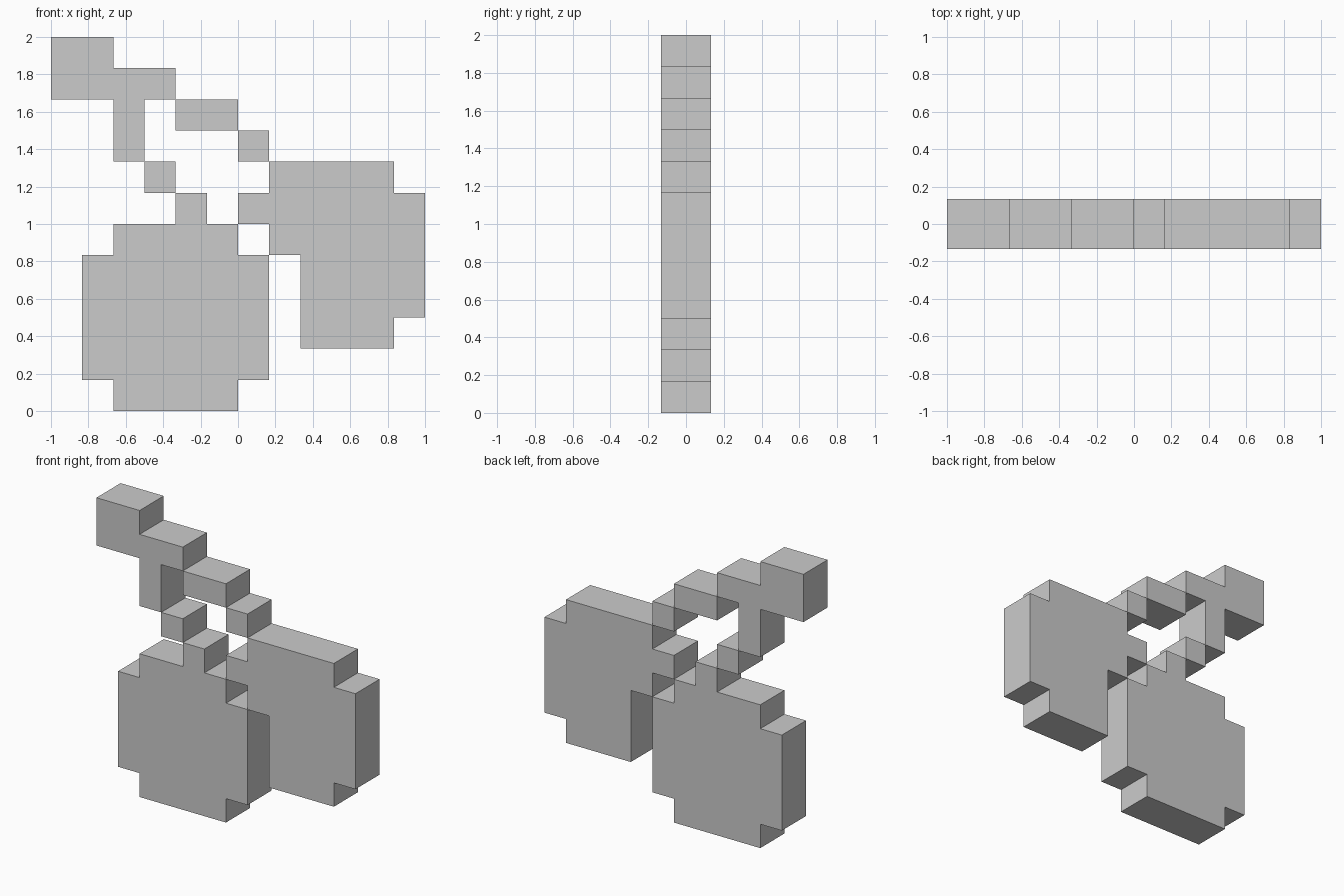
import bpy
import bmesh
from mathutils import Vector

if "Cube" in bpy.data.objects:
    bpy.data.objects.remove(bpy.data.objects["Cube"])

CELL = 1 / 6      # size of one pixel
HALF = 0.133      # half thickness


def slab(name, outline):
    """Extrude a pixel-grid outline (column, row) from front to back."""
    bm = bmesh.new()
    verts = [bm.verts.new((-1 + c * CELL, -HALF, r * CELL)) for c, r in outline]
    face = bm.faces.new(verts)
    ext = bmesh.ops.extrude_face_region(bm, geom=[face], use_keep_orig=True)
    moved = [v for v in ext["geom"] if isinstance(v, bmesh.types.BMVert)]
    bmesh.ops.translate(bm, verts=moved, vec=Vector((0, 2 * HALF, 0)))
    bmesh.ops.recalc_face_normals(bm, faces=bm.faces)
    mesh = bpy.data.meshes.new(name)
    bm.to_mesh(mesh)
    bm.free()
    obj = bpy.data.objects.new(name, mesh)
    bpy.context.collection.objects.link(obj)
    return obj


def block(name, c0, r0, c1, r1):
    return slab(name, [(c0, r0), (c1, r0), (c1, r1), (c0, r1)])


# Fruits, each with the stub where its stalk joins
slab("left_cherry", [(2, 0), (6, 0), (6, 1), (7, 1), (7, 5), (6, 5), (6, 6), (5, 6),
                     (5, 7), (4, 7), (4, 6), (2, 6), (2, 5), (1, 5), (1, 1), (2, 1)])
slab("right_cherry", [(8, 2), (11, 2), (11, 3), (12, 3), (12, 7), (11, 7), (11, 8),
                      (7, 8), (7, 7), (6, 7), (6, 6), (7, 6), (7, 5), (8, 5)])

# Forked stem top
slab("stem_top", [(0, 10), (2, 10), (2, 8), (3, 8), (3, 10), (4, 10), (4, 11),
                  (2, 11), (2, 12), (0, 12)])

# Stepped stalk pieces
block("left_stalk", 3, 7, 4, 8)
block("right_stalk_upper", 4, 9, 6, 10)
block("right_stalk_lower", 6, 8, 7, 9)
